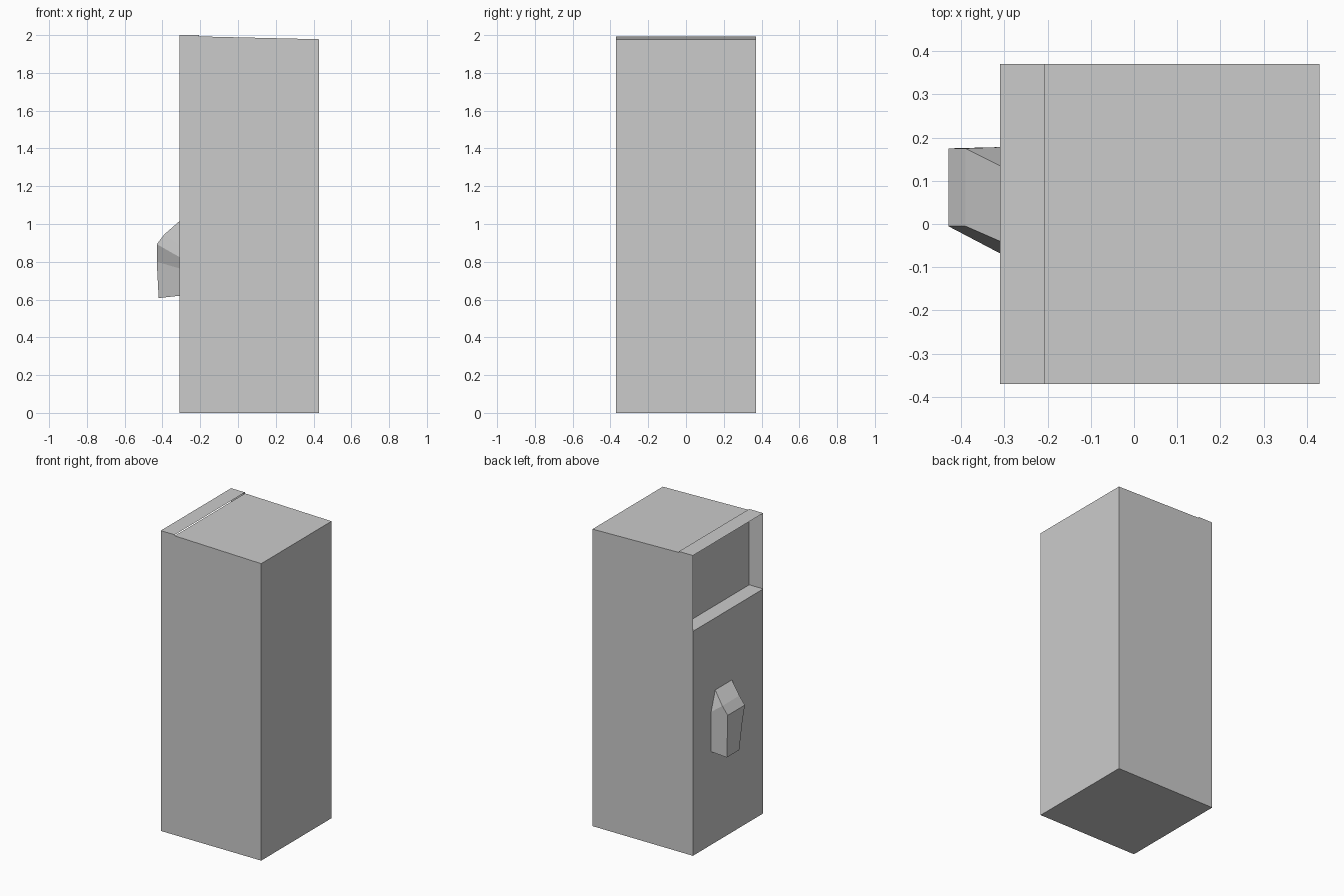
import bpy, bmesh

if "Cube" in bpy.data.objects:
    bpy.data.objects.remove(bpy.data.objects["Cube"])

X0, X1, W = -0.31, 0.43, 0.37      # cabinet left, right, half width
XR, ZS = -0.207, 1.495             # recess back wall and shelf height


def make(name, verts, faces, closed=True):
    me = bpy.data.meshes.new(name)
    bm = bmesh.new()
    vs = [bm.verts.new(v) for v in verts]
    for f in faces:
        bm.faces.new([vs[i] for i in f])
    if closed:
        bmesh.ops.recalc_face_normals(bm, faces=bm.faces)
    bm.to_mesh(me)
    bm.free()
    ob = bpy.data.objects.new(name, me)
    bpy.context.collection.objects.link(ob)
    return ob


# Main cabinet: stepped side profile swept across the width
prof = [(X0, 0), (X1, 0), (X1, 1.978), (XR, 1.993), (XR, ZS), (X0, ZS)]
n = len(prof)
verts = [(x, y, z) for y in (-W, W) for x, z in prof]
faces = [[i, (i + 1) % n, (i + 1) % n + n, i + n] for i in range(n)]
faces += [list(range(n)), list(range(n, 2 * n))]
make("cabinet", verts, faces)

# Thin hood around the recess: two cheeks and a roof
make("recess_hood",
     [(x, y, z) for y in (-W, W) for x, z in
      ((X0, ZS), (XR, ZS), (XR, 2), (X0, 2))],
     [(0, 1, 2, 3), (7, 6, 5, 4), (3, 2, 6, 7)], closed=False)

# Faceted handle on the left face
P = {
    "topR": (X0, -0.04, 1.015), "topL": (X0, 0.135, 1.015),
    "rimL": (X0, 0.178, 0.885), "botL": (X0, 0.178, 0.62),
    "rimR": (X0, -0.068, 0.885), "sideR": (X0, -0.06, 0.825),
    "gripR": (X0, -0.02, 0.765), "botR": (X0, 0.03, 0.62),
    "browR": (-0.39, -0.005, 0.945), "browL": (-0.39, 0.175, 0.945),
    "outR": (-0.43, -0.005, 0.893), "outL": (-0.43, 0.175, 0.893),
    "outGrip": (-0.43, 0.02, 0.8),
    "footR": (-0.42, 0.04, 0.608), "footL": (-0.42, 0.17, 0.608),
}
key = list(P)
F = ["topR topL browL browR", "topL rimL browL", "topR browR rimR",
     "browR browL outL outR", "rimL botL footL outL browL",
     "outR outL footL footR outGrip", "rimR browR outR sideR",
     "sideR outR outGrip gripR", "gripR outGrip footR botR",
     "botR footR footL botL",
     "topR rimR sideR gripR botR botL rimL topL"]
make("handle", list(P.values()), [[key.index(k) for k in f.split()] for f in F])
